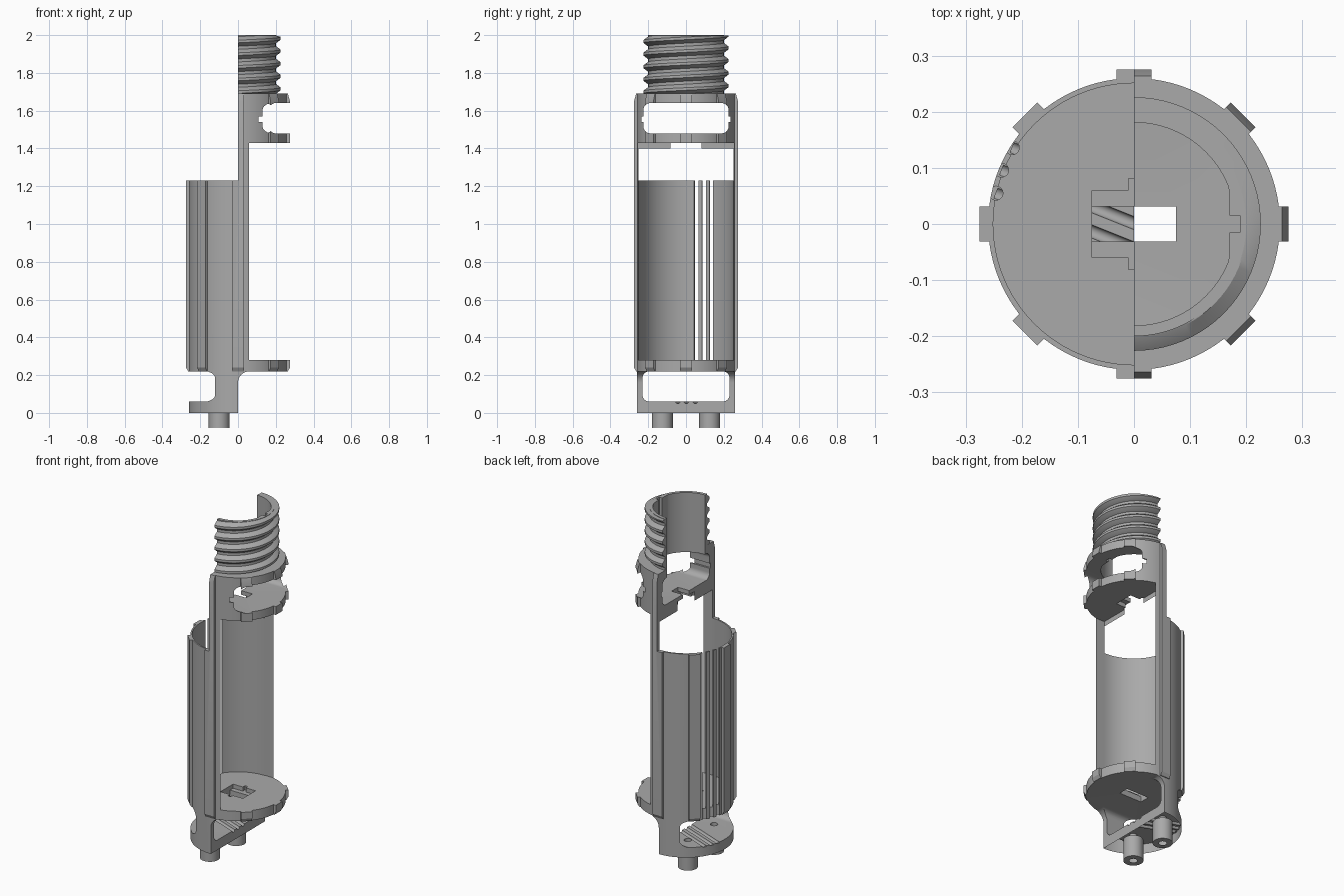
import bpy, bmesh
from math import sin, cos, pi, radians, atan2
from mathutils import Matrix, Vector

if "Cube" in bpy.data.objects:
    bpy.data.objects.remove(bpy.data.objects["Cube"])

grey = bpy.data.materials.new("plain grey")
grey.use_nodes = True
GREY = (0.4, 0.4, 0.4, 1)
grey.diffuse_color = GREY
grey.node_tree.nodes["Principled BSDF"].inputs["Base Color"].default_value = GREY

R, HEIGHT = 0.26, 1.69
BIG = 0.5


def finish(name, bm):
    bmesh.ops.recalc_face_normals(bm, faces=bm.faces)
    mesh = bpy.data.meshes.new(name)
    bm.to_mesh(mesh)
    bm.free()
    mesh.materials.append(grey)
    obj = bpy.data.objects.new(name, mesh)
    bpy.context.collection.objects.link(obj)
    return obj


def prism(name, pts, axis, a, b, matrix=None):
    """Extrude a flat outline along an axis from a to b."""
    place = {"x": lambda u, v, w: (w, u, v),
             "y": lambda u, v, w: (u, w, v),
             "z": lambda u, v, w: (u, v, w)}[axis]
    bm = bmesh.new()
    low = [bm.verts.new(place(u, v, a)) for u, v in pts]
    high = [bm.verts.new(place(u, v, b)) for u, v in pts]
    bm.faces.new(low)
    bm.faces.new(high)
    for i in range(len(pts)):
        j = (i + 1) % len(pts)
        bm.faces.new((low[i], low[j], high[j], high[i]))
    if matrix:
        bm.transform(matrix)
    return finish(name, bm)


def arc(cx, cy, r, start, end, n):
    return [(cx + r * cos(radians(start + (end - start) * i / n)),
             cy + r * sin(radians(start + (end - start) * i / n))) for i in range(n + 1)]


def circle(r, n=96, cx=0, cy=0):
    return arc(cx, cy, r, 0, 360, n)[:-1]


def rect(u0, u1, v0, v1):
    return [(u0, v0), (u1, v0), (u1, v1), (u0, v1)]


def round_rect(u0, u1, v0, v1, r):
    corners = [(u0, v0, 180), (u1, v0, 270), (u1, v1, 0), (u0, v1, 90)]
    pts = []
    for u, v, t in corners:
        cu = u + r if u == u0 else u - r
        cv = v + r if v == v0 else v - r
        pts += arc(cu, cv, r, t, t + 90, 8)
    return pts


def combine(target, tool, operation="DIFFERENCE"):
    mod = target.modifiers.new("shape", "BOOLEAN")
    mod.operation, mod.solver, mod.object = operation, "EXACT", tool
    bpy.context.view_layer.objects.active = target
    bpy.ops.object.modifier_apply(modifier=mod.name)
    bpy.data.objects.remove(tool)


def cut(target, pts, axis, a, b, matrix=None):
    combine(target, prism("cutter", pts, axis, a, b, matrix))


# Main drum with eight keyed ribs
body = prism("chassis_body", circle(R), "z", 0, HEIGHT)
rib = [(0.2, 0.22), (0.264, 0.22), (0.275, 0.24), (0.275, 1.65), (0.264, HEIGHT), (0.2, HEIGHT)]
for k in range(8):
    turn = Matrix.Rotation(k * pi / 4, 4, "Z")
    combine(body, prism("rib", rib, "y", -0.031, 0.031, turn), "UNION")

# Remove the rear half above the shell and the front half below the disc
cut(body, rect(-BIG, 0, 1.23, 2.2), "y", -BIG, BIG)
foot = [(0, -0.1)] + arc(0.06, 0.16, 0.06, 180, 90, 8) + [(BIG, 0.22), (BIG, -0.1)]
cut(body, foot, "y", -BIG, BIG)

# Long bay: open on one side, thin curved shell on the other
cut(body, rect(-0.253, 0.253, 0.28, 1.43), "x", 0, BIG)
cut(body, circle(0.251), "z", 0.28, 1.4)

# Rounded through windows, the upper with side notches
cut(body, round_rect(-0.23, 0.23, 0.06, 0.22, 0.035), "x", -BIG, BIG)
cut(body, round_rect(-0.225, 0.225, 1.48, 1.64, 0.035), "x", -BIG, BIG)
cut(body, rect(-0.236, 0.236, 1.54, 1.57), "x", -BIG, BIG)

# Cable passages and stepped pockets in the two floors
cut(body, rect(-0.075, 0.075, -0.031, 0.031), "z", 0.15, 1.55)
for z0, z1 in ((0.255, 0.3), (1.4, 1.455)):
    cut(body, rect(-0.075, 0.075, -0.06, 0.06), "z", z0, z1)
    cut(body, rect(-0.01, 0.01, -0.081, 0.081), "z", z0, z1)

# Wire slots in the shell, running on as slanted grooves in the foot
slope = atan2(-0.4, 1)
for x, y in ((-0.246, 0.055), (-0.236, 0.096), (-0.217, 0.136)):
    cut(body, circle(0.0125, 16, x, y), "z", 0.055, 1.4)
    lay = Matrix.Translation((x, y, 0.06)) @ Matrix.Rotation(slope, 4, "Z")
    cut(body, circle(0.011, 16), "x", 0, 0.4, lay)

# Countersunk screw holes in the foot
for y in (-0.125, 0.125):
    cut(body, circle(0.021, 24, -0.1, y), "z", -0.1, 0.1)
    cut(body, circle(0.055, 32, -0.1, y), "z", -0.1, 0.03)

# Half collar with a flatted bore and key slot
collar = prism("threaded_collar", arc(0, 0, 0.2, -90, 90, 48), "z", HEIGHT, 2)
bore = [(min(u, 0.17), v) for u, v in circle(0.181)]
for part in (body, collar):
    cut(part, bore, "z", 1.6, 2.1)
    cut(part, rect(0.1, 0.189, -0.015, 0.015), "z", 1.6, 2.1)

# Screw thread: one half-turn ridge per pitch
PITCH, STEPS = 0.067, 40
section = [(0.195, -0.027), (0.202, -0.025), (0.226, -0.007),
           (0.226, 0.007), (0.202, 0.025), (0.195, 0.027)]
for k in range(5):
    bm = bmesh.new()
    rows = []
    for i in range(STEPS + 1):
        t = -pi / 2 + pi * i / STEPS
        mid = HEIGHT + 0.025 + PITCH * (k + t / (2 * pi))
        rows.append([bm.verts.new((r * cos(t), r * sin(t), min(max(mid + dz, HEIGHT), 1.998)))
                     for r, dz in section])
    for p, q in zip(rows, rows[1:]):
        for i in range(len(section)):
            j = (i + 1) % len(section)
            bm.faces.new((p[i], p[j], q[j], q[i]))
    bm.faces.new(rows[0])
    bm.faces.new(rows[-1])
    finish("thread_ridge_%d" % (k + 1), bm)

# Smooth the curved walls, keep the edges crisp
for obj in bpy.context.scene.objects:
    obj.select_set(obj.type == "MESH")
bpy.context.view_layer.objects.active = body
bpy.ops.object.shade_smooth_by_angle(angle=radians(25))
